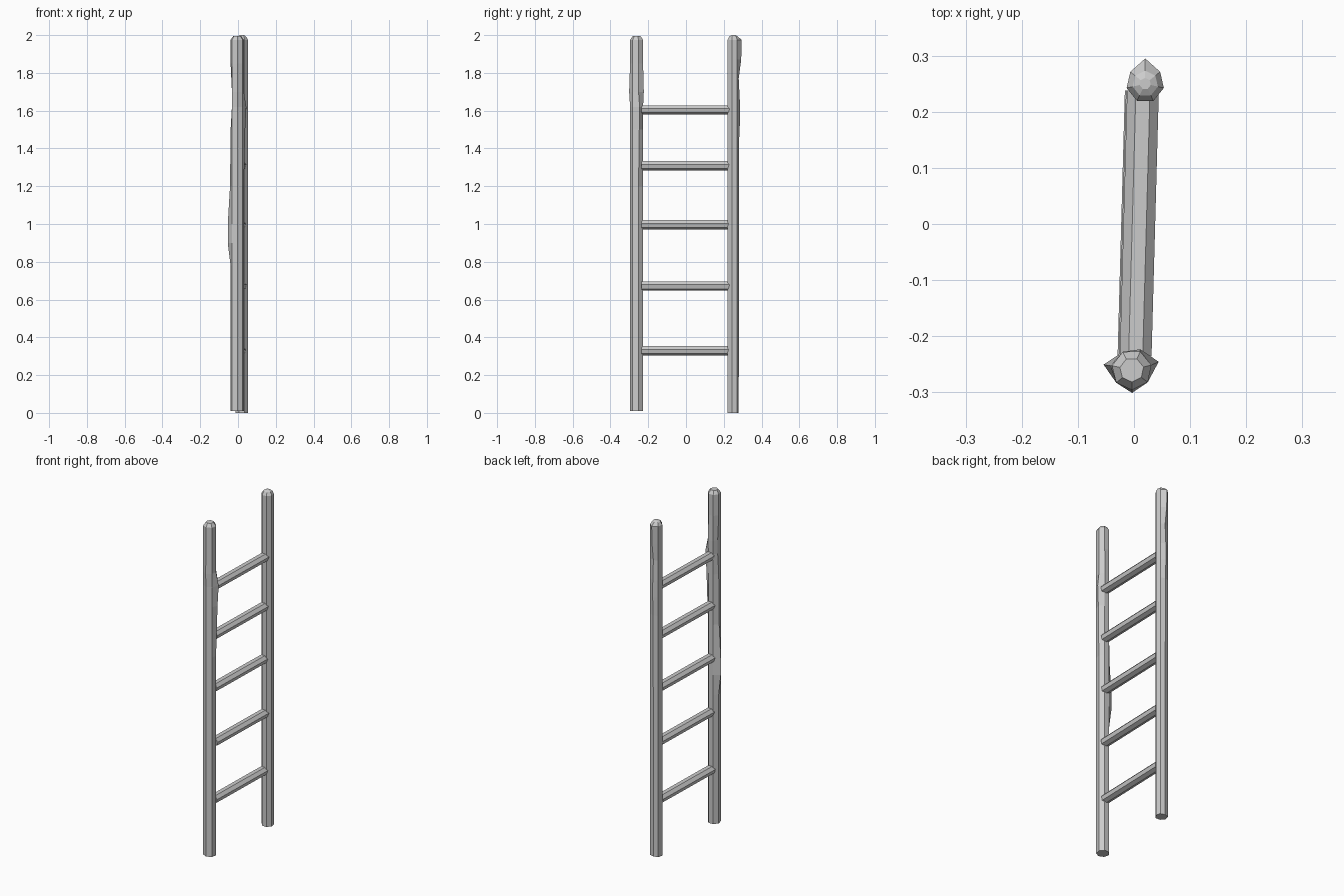
import bpy, bmesh, math

if "Cube" in bpy.data.objects:
    bpy.data.objects.remove(bpy.data.objects["Cube"])

SIDES = 7  # low-poly round wood


def loft(name, rings):
    """Skin a list of rings (each a list of points) and cap both ends."""
    bm = bmesh.new()
    loops = [[bm.verts.new(p) for p in ring] for ring in rings]
    for a, b in zip(loops, loops[1:]):
        for i in range(len(a)):
            j = (i + 1) % len(a)
            bm.faces.new((a[i], a[j], b[j], b[i]))
    bm.faces.new(loops[0][::-1])
    bm.faces.new(loops[-1])
    bmesh.ops.recalc_face_normals(bm, faces=bm.faces)
    me = bpy.data.meshes.new(name)
    bm.to_mesh(me)
    bm.free()
    ob = bpy.data.objects.new(name, me)
    bpy.context.collection.objects.link(ob)
    return ob


def rail(name, cx, cy, radius, start, levels, bumps):
    """Upright pole; levels = (z, scale), bumps = {(level, side): (dx, dy)}."""
    rings = []
    for k, (z, s) in enumerate(levels):
        ring = []
        for i in range(SIDES):
            a = math.radians(start) + i * math.tau / SIDES
            dx, dy = bumps.get((k, i), (0, 0))
            ring.append((cx + radius * s * math.cos(a) + dx,
                         cy + radius * s * math.sin(a) + dy, z))
        rings.append(ring)
    return loft(name, rings)


def rung(name, z, shift):
    """Crossbar running slightly askew between the rails."""
    rings = []
    for x, y in ((0.001 + shift, -0.235), (0.014 + shift, 0.238)):
        ring = []
        for i in range(SIDES):
            a = math.pi / 2 + (i + 0.5) * math.tau / SIDES
            ring.append((x + 0.029 * math.cos(a), y, z + 0.0255 * math.sin(a)))
        rings.append(ring)
    return loft(name, rings)


# Front rail: worn knots on two edges, chamfered top
rail("front_rail", -0.004, -0.26, 0.036, 168,
     [(0.01, 1), (0.2, 1), (0.78, 1), (0.9, 1), (1.0, 1), (1.2, 1), (1.5, 1),
      (1.62, 1), (1.7, 1), (1.85, 1), (1.975, 1), (1.995, 0.6)],
     {(3, 0): (-0.015, 0.002), (4, 0): (-0.015, 0.002), (5, 0): (-0.003, 0),
      (7, 0): (0.007, 0), (8, 0): (0.007, 0),
      (6, 4): (0.007, 0.004), (7, 4): (0.013, 0.006),
      (8, 2): (0, -0.005), (8, 5): (0, 0.004)})

# Back rail: bulge near the top on the outer edge
rail("back_rail", 0.02, 0.25, 0.034, 90,
     [(0.0, 1), (1.44, 1), (1.55, 1), (1.65, 1), (1.77, 1), (1.87, 1),
      (1.975, 1), (1.993, 0.68), (2.0, 0.3)],
     {(1, 0): (0, -0.003), (0, 0): (0, -0.005), (2, 0): (0, 0.002),
      (3, 0): (0, 0.001), (4, 0): (0, -0.005), (5, 0): (0, 0.008),
      (6, 0): (0, 0.011)})

# Five rungs
for n, (z, shift) in enumerate([(0.33, -0.002), (0.673, 0.002), (0.997, -0.002),
                                (1.31, 0.0), (1.605, 0.002)], 1):
    rung(f"rung_{n}", z, shift)
